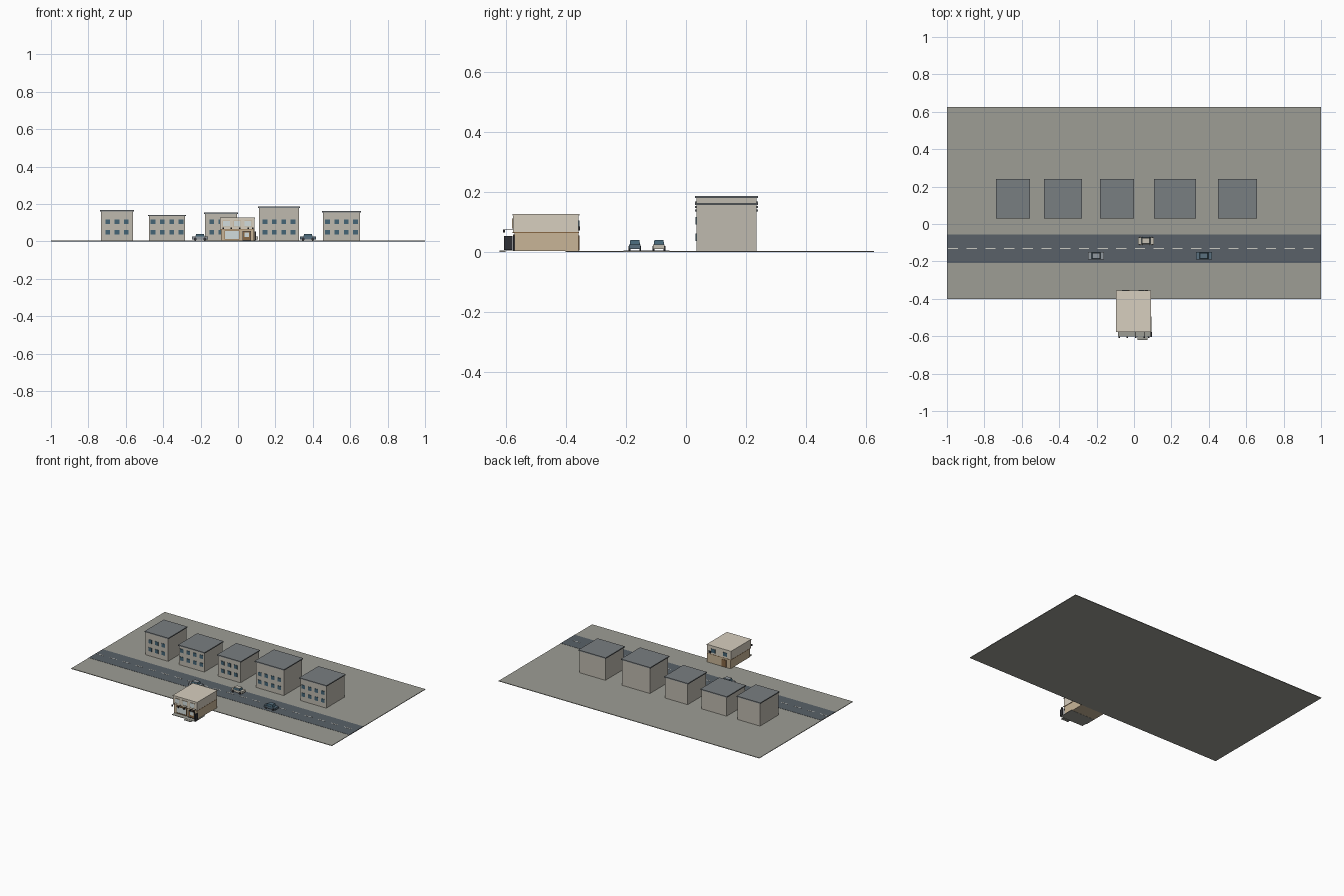
import bpy, bmesh, math
from mathutils import Matrix, Vector

if "Cube" in bpy.data.objects:
    bpy.data.objects.remove(bpy.data.objects["Cube"])


def mat(name, r, g, b):
    m = bpy.data.materials.new(name)
    m.diffuse_color = (r, g, b, 1)
    m.use_nodes = True
    m.node_tree.nodes["Principled BSDF"].inputs["Base Color"].default_value = m.diffuse_color
    return m


PAVE = mat("pavement", .34, .34, .30)
ROAD = mat("asphalt", .10, .12, .14)
LINE = mat("road_paint", .6, .6, .55)
WALL = mat("concrete", .52, .49, .43)
ROOF = mat("slate", .19, .21, .22)
GLASS = mat("dark_glass", .06, .13, .18)
CREAM = mat("cream", .68, .62, .52)
TAN = mat("tan", .58, .46, .31)
WOOD = mat("wood", .25, .14, .06)
PALE = mat("pale_glass", .65, .72, .72)
DARK = mat("dark_metal", .03, .03, .035)


def finish(bm, name, material):
    bmesh.ops.recalc_face_normals(bm, faces=bm.faces)
    me = bpy.data.meshes.new(name)
    bm.to_mesh(me)
    bm.free()
    me.materials.append(material)
    ob = bpy.data.objects.new(name, me)
    bpy.context.collection.objects.link(ob)
    return ob


def boxes(name, material, items):
    """One object from boxes given as (x0, x1, y0, y1, z0, z1)."""
    bm = bmesh.new()
    for x0, x1, y0, y1, z0, z1 in items:
        m = Matrix.Translation(((x0 + x1) / 2, (y0 + y1) / 2, (z0 + z1) / 2))
        s = Matrix.Diagonal((x1 - x0, y1 - y0, z1 - z0, 1))
        bmesh.ops.create_cube(bm, size=1, matrix=m @ s)
    return finish(bm, name, material)


def frame(x0, x1, y0, y1, z0, z1, t):
    """Four bars around an opening in the xz plane."""
    return [(x0, x0 + t, y0, y1, z0, z1), (x1 - t, x1, y0, y1, z0, z1),
            (x0 + t, x1 - t, y0, y1, z1 - t, z1), (x0 + t, x1 - t, y0, y1, z0, z0 + t)]


# Ground, road, kerbs and lane dashes
boxes("ground", PAVE, [(-1, 1, -.40, .625, 0, .004)])
boxes("road", ROAD, [(-1, 1, -.208, -.055, .003, .0052)])
boxes("lane_dashes", LINE, [(-.995 + .1 * i, -.94 + .1 * i, -.133, -.128, .005, .006)
                            for i in range(20)])

# Background buildings: x range, height, window columns
for i, (x0, x1, h, cols) in enumerate([(-.738, -.556, .168, 3), (-.481, -.278, .142, 4),
                                       (-.182, 0, .154, 3), (.107, .332, .187, 4),
                                       (.449, .658, .163, 4)]):
    n = i + 1
    boxes(f"building_{n}_walls", WALL, [(x0 + .005, x1 - .005, .035, .235, .003, h - .006)])
    boxes(f"building_{n}_roof", ROOF, [(x0, x1, .03, .24, h - .007, h)])
    c = (x0 + x1) / 2
    boxes(f"building_{n}_windows", GLASS,
          [(c + (k - (cols - 1) / 2) * .05 - .0125, c + (k - (cols - 1) / 2) * .05 + .0125,
            .032, .036, z - .0125, z + .0125) for k in range(cols) for z in (.05, .105)])


# Cars
def car(n, cx, cy, paint):
    boxes(f"car_{n}_body", paint, [(cx - .043, cx + .043, cy - .019, cy + .019, .011, .026)])
    bm = bmesh.new()
    bmesh.ops.create_cube(bm, size=1, matrix=Matrix.Translation((cx, cy, .033))
                          @ Matrix.Diagonal((.05, .034, .014, 1)))
    for v in bm.verts:
        if v.co.z > .033:
            v.co.x = cx + (v.co.x - cx) * .8
            v.co.y = cy + (v.co.y - cy) * .9
    finish(bm, f"car_{n}_cabin", GLASS)
    boxes(f"car_{n}_roof", paint, [(cx - .02, cx + .02, cy - .0155, cy + .0155, .0395, .041)])
    bm = bmesh.new()
    for sx in (-1, 1):
        for sy in (-1, 1):
            bmesh.ops.create_cone(bm, cap_ends=True, segments=12, radius1=.008, radius2=.008,
                                  depth=.006, matrix=Matrix.Translation(
                                      (cx + sx * .026, cy + sy * .018, .013))
                                  @ Matrix.Rotation(math.pi / 2, 4, 'X'))
    finish(bm, f"car_{n}_wheels", DARK)


car(1, -.203, -.17, mat("car_grey", .28, .31, .34))
car(2, .064, -.09, mat("car_beige", .55, .52, .45))
car(3, .374, -.17, mat("car_blue", .10, .16, .21))

# Shop: lower storey, upper storey, roof and floor band
boxes("shop_lower_walls", TAN, [(-.092, .086, -.57, -.357, .004, .065)])
boxes("shop_upper_walls", CREAM, [(-.095, .088, -.575, -.357, .065, .122)])
boxes("shop_roof", CREAM, [(-.097, .09, -.577, -.355, .121, .127)])
boxes("shop_floor_band", WOOD, [(-.096, .089, -.577, -.356, .064, .067)])
boxes("shop_rear_corner_panel", TAN, [(.085, .089, -.41, -.357, .005, .064)])

# Shop front: display window, door, upper windows
boxes("display_window", PALE, [(-.07, .005, -.573, -.569, .014, .055)])
boxes("display_frame", WOOD, frame(-.073, .008, -.576, -.568, .010, .058, .003))
boxes("door", WOOD, [(.026, .068, -.573, -.569, .005, .054)])
boxes("door_frame", DARK, frame(.024, .070, -.576, -.568, .005, .056, .003))
boxes("door_glass", PALE, [(.034, .06, -.575, -.572, .024, .048)])
boxes("upper_windows", PALE, [(x - .018, x + .018, -.577, -.573, .080, .110)
                              for x in (-.062, -.004, .054)])
boxes("upper_window_frames", TAN, [b for x in (-.062, -.004, .054)
                                   for b in frame(x - .02, x + .02, -.5785, -.573, .078, .112, .002)])

# Porch slab, door mat, signboard panel and lamps
boxes("porch_slab", PAVE, [(-.086, .094, -.602, -.495, .003, .006)])
boxes("door_step", PAVE, [(.018, .072, -.62, -.60, .001, .005)])
boxes("side_panel", DARK, [(.088, .096, -.605, -.577, .007, .053)])
boxes("lamp_arms", DARK, [b for x in (-.08, -.035, .01, .055, .08) for b in
                          [(x - .001, x + .001, -.605, -.575, .074, .076),
                           (x - .004, x + .004, -.609, -.602, .066, .076)]])

# Back of the shop: door, windows and vent
boxes("back_door", WOOD, [(-.06, -.025, -.358, -.354, .005, .055)])
boxes("back_windows", GLASS, [(x - .015, x + .015, -.358, -.354, .08, .105)
                              for x in (-.05, .04)])
boxes("back_vent", DARK, [(.06, .075, -.358, -.352, .072, .086)])
